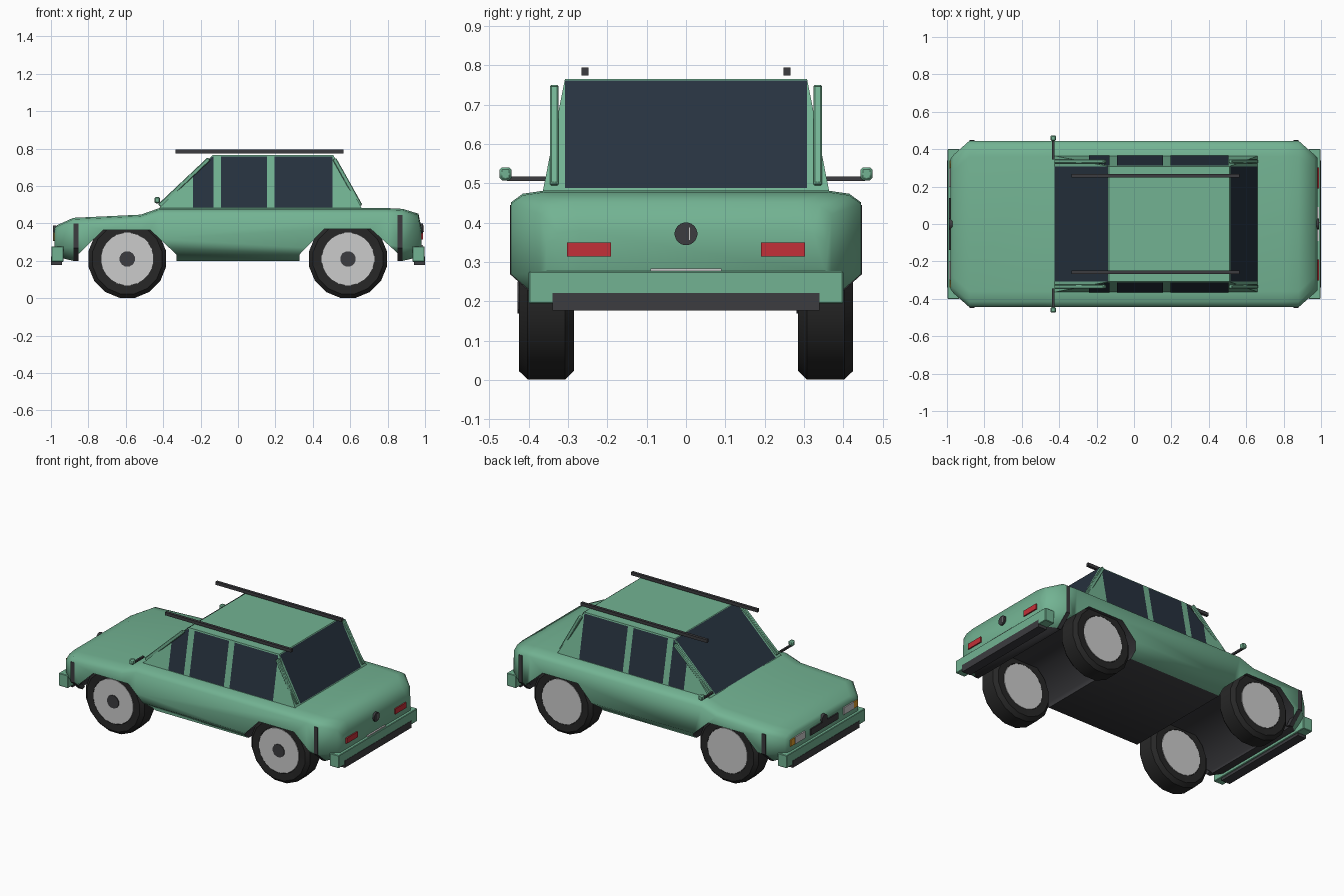
import bpy, bmesh, math
from mathutils import Vector

if "Cube" in bpy.data.objects:
    bpy.data.objects.remove(bpy.data.objects["Cube"])


def mat(name, c):
    m = bpy.data.materials.new(name)
    m.diffuse_color = (*c, 1)
    m.use_nodes = True
    m.node_tree.nodes["Principled BSDF"].inputs["Base Color"].default_value = m.diffuse_color
    return m


GREEN = mat("green_paint", (0.17, 0.45, 0.29))
DARK = mat("dark_plastic", (0.045, 0.045, 0.05))
TYRE = mat("tyre_rubber", (0.02, 0.02, 0.02))
GLASS = mat("dark_glass", (0.02, 0.032, 0.05))
SILVER = mat("silver", (0.8, 0.8, 0.83))
RED = mat("red_lens", (0.55, 0.03, 0.04))
ORANGE = mat("orange_lens", (0.75, 0.35, 0.03))


def mesh(name, verts, faces, *mats):
    me = bpy.data.meshes.new(name)
    me.from_pydata([tuple(v) for v in verts], [], faces)
    bm = bmesh.new()
    bm.from_mesh(me)
    if len(faces) > 1:
        bmesh.ops.recalc_face_normals(bm, faces=bm.faces)
    bm.to_mesh(me)
    bm.free()
    for m in mats:
        me.materials.append(m)
    ob = bpy.data.objects.new(name, me)
    bpy.context.collection.objects.link(ob)
    return ob


def loft(name, rings, *mats):
    n = len(rings[0])
    faces = [(r * n + i, r * n + (i + 1) % n, (r + 1) * n + (i + 1) % n, (r + 1) * n + i)
             for r in range(len(rings) - 1) for i in range(n)]
    faces += [tuple(range(n)), tuple(range((len(rings) - 1) * n, len(rings) * n))]
    return mesh(name, [v for r in rings for v in r], faces, *mats)


def box(name, x, y, z, m):
    ring = lambda c: [(c, y[0], z[0]), (c, y[1], z[0]), (c, y[1], z[1]), (c, y[0], z[1])]
    return loft(name, [ring(x[0]), ring(x[1])], m)


def bevel(ob, w):
    b = ob.modifiers.new("bevel", 'BEVEL')
    b.width, b.segments = w, 1
    return ob


def smooth(ob, angle):
    bpy.ops.object.select_all(action='DESELECT')
    bpy.context.view_layer.objects.active = ob
    ob.select_set(True)
    bpy.ops.object.shade_smooth_by_angle(angle=math.radians(angle))


def bar(name, a, b, r, m):
    # square bar between two points
    a, b = Vector(a), Vector(b)
    d = (b - a).normalized()
    side = d.cross(Vector((0, 0, 1))).normalized()
    up = side.cross(d)
    ring = lambda p: [p + (side * i + up * j) * r for i, j in ((-1, -1), (1, -1), (1, 1), (-1, 1))]
    return loft(name, [ring(a), ring(b)], m)


def lathe(name, centre, profile, n, m, axis='Y'):
    # profile of (radius, offset along axis)
    rings = []
    for r, o in profile:
        ring = []
        for i in range(n):
            t = 2 * math.pi * (i + 0.5) / n
            p = Vector((r * math.sin(t), o, r * math.cos(t)))
            if axis == 'X':
                p = Vector((p.y, p.x, p.z))
            ring.append(p + Vector(centre))
        rings.append(ring)
    return loft(name, rings, m)


# Body: lofted cross-sections (x, half width, top z, bottom z)
SILL = 0.08
stations = [(-0.98, 0.35, 0.375, 0.25), (-0.965, 0.37, 0.392, 0.22), (-0.88, 0.445, 0.43, 0.20),
            (-0.52, 0.445, 0.447, 0.20), (-0.42, 0.445, 0.482, 0.20), (0.80, 0.445, 0.482, 0.20),
            (0.88, 0.445, 0.478, 0.20), (0.965, 0.37, 0.452, 0.22), (0.98, 0.355, 0.38, 0.25)]
rings = []
for x, w, t, b in stations:
    half = [(w - 0.085, t), (w - 0.03, t - 0.008), (w, t - 0.03), (w, 0.27), (w - SILL, b)]
    rings.append([(x, y, z) for y, z in half] + [(x, -y, z) for y, z in reversed(half)])
body = loft("body", rings, GREEN, DARK)
for p in body.data.polygons:
    if p.normal.z < -0.9:
        p.material_index = 1

# Wheel arches cut right across the body
arch_f = [(-0.87, 0.15), (-0.87, 0.22), (-0.72, 0.365), (-0.47, 0.365), (-0.33, 0.235), (-0.33, 0.15)]
arch_r = [(0.33, 0.15), (0.33, 0.235), (0.46, 0.37), (0.71, 0.37), (0.855, 0.24), (0.855, 0.15)]
cutters = []
for arch in (arch_f, arch_r):
    c = loft("arch_cutter", [[(x, y, z) for x, z in arch] for y in (-0.6, 0.6)], DARK)
    c.hide_render = True
    mod = body.modifiers.new("arch", 'BOOLEAN')
    mod.object, mod.solver, mod.material_mode = c, 'EXACT', 'TRANSFER'
    cutters.append(c)
bpy.context.view_layer.objects.active = body
body.select_set(True)
for mod in list(body.modifiers):
    bpy.ops.object.modifier_apply(modifier=mod.name)
for c in cutters:
    bpy.data.objects.remove(c)
smooth(body, 57)

# Cabin
Z0, Z1, Y0, Y1 = 0.475, 0.765, 0.365, 0.308
loft("cabin", [[(-0.43, -Y0, Z0), (0.665, -Y0, Z0), (0.665, Y0, Z0), (-0.43, Y0, Z0)],
               [(-0.135, -Y1, Z1), (0.51, -Y1, Z1), (0.51, Y1, Z1), (-0.135, Y1, Z1)]], GREEN)

# Windscreen and rear window
mesh("windscreen", [(-0.425, Y1, 0.485), (-0.425, -Y1, 0.485), (-0.14, -Y1, 0.764), (-0.14, Y1, 0.764)],
     [(0, 1, 2, 3)], GLASS)
mesh("rear_window", [(0.661, -Y1, 0.488), (0.661, Y1, 0.488), (0.515, Y1, 0.762), (0.515, -Y1, 0.762)],
     [(0, 1, 2, 3)], GLASS)

# Side windows
panes = [[(-0.24, 0.485), (-0.13, 0.485), (-0.13, 0.76), (-0.14, 0.755), (-0.24, 0.655)],
         [(-0.09, 0.485), (0.155, 0.485), (0.155, 0.758), (-0.09, 0.758)],
         [(0.195, 0.485), (0.505, 0.485), (0.505, 0.758), (0.195, 0.758)]]
for s in (-1, 1):
    for p in panes:
        v = [(x, s * (Y0 + 0.003 - (z - Z0) / (Z1 - Z0) * (Y0 - Y1)), z) for x, z in p]
        mesh("side_window", v, [tuple(range(len(v)))[::-s]], GLASS)

# Parts repeated on both sides
for s in (-1, 1):
    for name, x0, x1 in (("front_pillar", -0.42, -0.155), ("rear_pillar", 0.655, 0.515)):
        smooth(bevel(bar(name, (x0, s * 0.335, 0.495), (x1, s * 0.335, 0.745), 0.011, GREEN), 0.004), 60)
    box("roof_rail", (-0.335, 0.565), (s * 0.257 - 0.009, s * 0.257 + 0.009), (0.775, 0.795), DARK)
    box("mirror_arm", (-0.438, -0.426), (s * 0.4 - 0.055, s * 0.4 + 0.055), (0.506, 0.518), DARK)
    mirror = bevel(box("mirror", (-0.447, -0.417), (s * 0.459 - 0.015, s * 0.459 + 0.015), (0.508, 0.541), GREEN), 0.006)
    smooth(mirror, 60)
    # Strips that follow the body corner down to the sill
    for name, x0, x1, t in (("front_corner_strip", -0.88, -0.852, 0.40), ("rear_corner_strip", 0.854, 0.88, 0.445)):
        section = [(0.448, t), (0.448, 0.27), (0.448 - SILL, 0.198), (0.42 - SILL, 0.205), (0.42, 0.28), (0.42, t)]
        loft(name, [[(x, s * y, z) for y, z in section] for x in (x0, x1)], DARK)
    box("tail_light", (0.96, 0.988), (s * 0.247 - 0.056, s * 0.247 + 0.056), (0.315, 0.35), RED)
    box("headlight", (-0.988, -0.96), (s * 0.247 - 0.05, s * 0.247 + 0.05), (0.31, 0.355), SILVER)
    box("indicator", (-0.986, -0.955), (s * 0.32 - 0.02, s * 0.32 + 0.02), (0.31, 0.352), ORANGE)
    # Bumpers, here s is front or rear
    bevel(box("bumper", (s * 0.965 - 0.033, s * 0.965 + 0.033), (-0.40, 0.40), (0.195, 0.277), GREEN), 0.003)
    box("bumper_rubber", (s * 0.97 - 0.03, s * 0.97 + 0.03), (-0.34, 0.34), (0.177, 0.222), DARK)
    lathe("round_lock", (s * 0.98, 0, 0.372 if s > 0 else 0.36), [(0.029, -0.01), (0.029, 0.01)], 20, DARK, 'X')
box("grille", (-0.988, -0.96), (-0.14, 0.14), (0.305, 0.345), DARK)
box("plate_light", (0.97, 0.99), (-0.09, 0.09), (0.276, 0.284), SILVER)
box("boot_handle", (0.98, 0.994), (0.006, 0.012), (0.355, 0.389), SILVER)

# Wheels
for x in (-0.592, 0.588):
    for y in (-0.355, 0.355):
        c = (x, y, 0.21)
        tyre = lathe("tyre", c, [(0.145, -0.06), (0.145, -0.068), (0.19, -0.07), (0.212, -0.048),
                                 (0.212, 0.048), (0.19, 0.07), (0.145, 0.068), (0.145, 0.06)], 16, TYRE)
        smooth(tyre, 30)
        lathe("wheel_rim", c, [(0.142, -0.069), (0.142, 0.069)], 24, SILVER)
        lathe("wheel_cap", c, [(0.042, -0.074), (0.042, -0.06)], 12, DARK)
